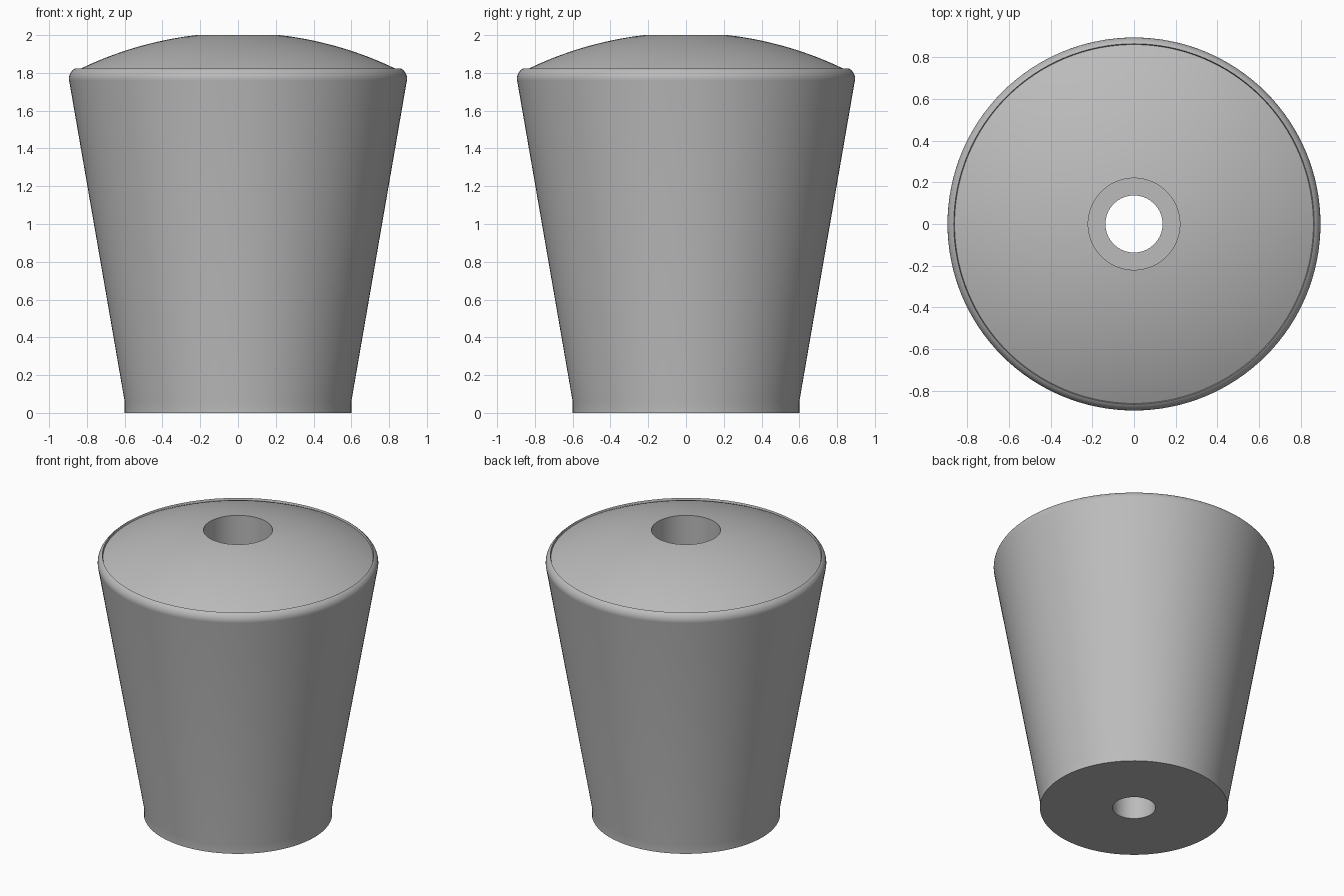
import bpy, bmesh
from math import sin, cos, pi, radians, sqrt

SEGMENTS = 128

cube = bpy.data.objects.get("Cube")
if cube:
    bpy.data.objects.remove(cube, do_unlink=True)

# Plain grey finish
grey = bpy.data.materials.new("plain grey")
grey.use_nodes = True
colour = (0.5, 0.5, 0.5, 1)
grey.diffuse_color = colour
grey.node_tree.nodes["Principled BSDF"].inputs["Base Color"].default_value = colour


def arc(cx, cz, radius, start, end, steps):
    """Points on an arc, with angles in degrees above the horizontal."""
    angles = [radians(start + (end - start) * i / steps) for i in range(steps + 1)]
    return [(cx + radius * cos(a), cz + radius * sin(a)) for a in angles]


def lathe(name, profile):
    """Turn a closed profile of (radius, height) points about z."""
    bm = bmesh.new()
    rings = []
    for r, z in profile:
        rings.append([bm.verts.new((r * cos(2 * pi * i / SEGMENTS),
                                    r * sin(2 * pi * i / SEGMENTS), z))
                      for i in range(SEGMENTS)])
    for a, b in zip(rings, rings[1:] + rings[:1]):
        for i in range(SEGMENTS):
            j = (i + 1) % SEGMENTS
            bm.faces.new((a[i], a[j], b[j], b[i]))
    bmesh.ops.recalc_face_normals(bm, faces=bm.faces[:])
    mesh = bpy.data.meshes.new(name)
    bm.to_mesh(mesh)
    bm.free()
    mesh.materials.append(grey)
    obj = bpy.data.objects.new(name, mesh)
    bpy.context.collection.objects.link(obj)
    bpy.ops.object.select_all(action="DESELECT")
    obj.select_set(True)
    bpy.context.view_layer.objects.active = obj
    bpy.ops.object.shade_smooth_by_angle(angle=radians(30))
    return obj


# Shallow dome, as heights on a large sphere
bore, wide_bore, step_height = 0.137, 0.22, 1.0
dome_radius = 1.92
dome_centre = 2.0 - sqrt(dome_radius ** 2 - wide_bore ** 2)
dome = []
for i in range(17):
    r = 0.861 + (wide_bore - 0.861) * i / 16
    dome.append((r, dome_centre + sqrt(dome_radius ** 2 - r * r)))

# Tapered body with straight foot, rounded shoulder and stepped through bore
foot = [(bore, 0), (0.6, 0), (0.6, 0.06)]
shoulder = arc(0.835, 1.77, 0.06, -9.7, 60, 8)
hole = [(wide_bore, step_height), (bore, step_height)]
lathe("tapered_knob", foot + shoulder + dome + hole)
